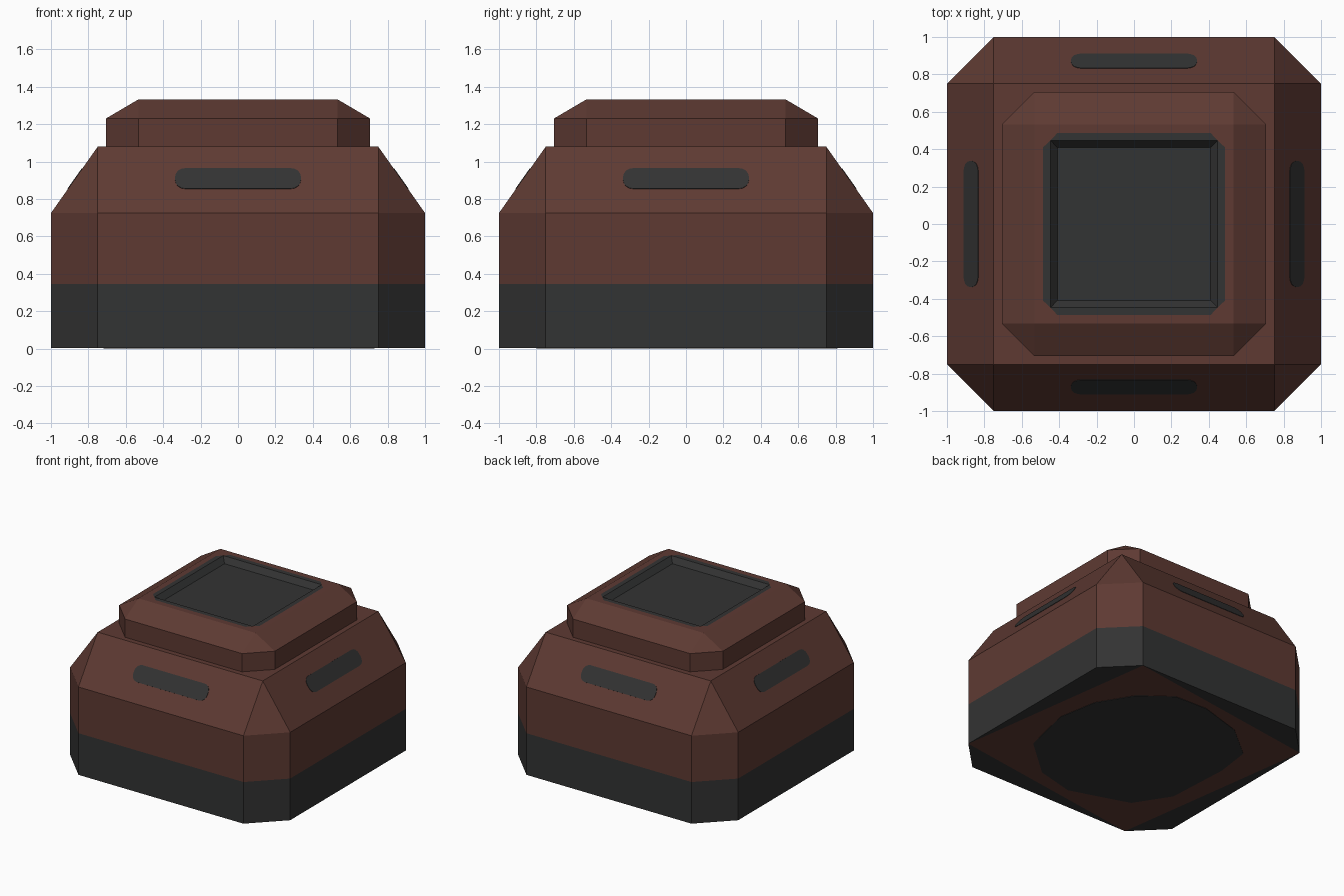
import bpy
import bmesh
import math
from mathutils import Vector, Matrix

if "Cube" in bpy.data.objects:
    bpy.data.objects.remove(bpy.data.objects["Cube"])


def material(name, rgb):
    m = bpy.data.materials.new(name)
    m.diffuse_color = (*rgb, 1)
    m.use_nodes = True
    m.node_tree.nodes["Principled BSDF"].inputs["Base Color"].default_value = m.diffuse_color
    return m


BROWN = material("red_brown", (0.112, 0.0423, 0.0325))
DARK = material("charcoal", (0.0325, 0.033, 0.033))


def finish(name, bm):
    bmesh.ops.remove_doubles(bm, verts=bm.verts, dist=0.0001)
    me = bpy.data.meshes.new(name)
    bm.to_mesh(me)
    bm.free()
    me.materials.append(BROWN)
    me.materials.append(DARK)
    ob = bpy.data.objects.new(name, me)
    bpy.context.collection.objects.link(ob)
    return ob


def face(bm, pts, mat):
    f = bm.faces.new([bm.verts.new(p) for p in pts])
    f.material_index = mat


def turned(pts, k):
    r = Matrix.Rotation(k * math.pi / 2, 3, 'Z')
    return [r @ Vector(p) for p in pts]


def octagon_walls(bm, half, flat, z0, z1, mat):
    """Four long walls and four chamfer walls, as quarter turns."""
    for k in range(4):
        for a, b in (((-flat, -half), (flat, -half)), ((flat, -half), (half, -flat))):
            face(bm, turned([(*a, z0), (*b, z0), (*b, z1), (*a, z1)], k), mat)


def octagon_to_square(bm, half, flat, z0, z1):
    """Sloped sides closing an octagon to a square, with corner triangles."""
    for k in range(4):
        face(bm, turned([(-flat, -half, z0), (flat, -half, z0),
                         (flat, -flat, z1), (-flat, -flat, z1)], k), 0)
        face(bm, turned([(flat, -half, z0), (half, -flat, z0), (flat, -flat, z1)], k), 0)


def square(h, z):
    return [(-h, -h, z), (h, -h, z), (h, h, z), (-h, h, z)]


# Body: dark lower band, brown walls, sloped shoulder
BASE, BAND, SHOULDER, DECK = 0.003, 0.345, 0.725, 1.08
bm = bmesh.new()
octagon_walls(bm, 1, 0.75, BASE, BAND, 1)
octagon_walls(bm, 1, 0.75, BAND, SHOULDER, 0)
octagon_to_square(bm, 1, 0.75, SHOULDER, DECK)
face(bm, square(0.75, DECK), 0)
# Underside: brown centre with a dark triangle along each side
for k in range(4):
    face(bm, turned([(1, 0.75, BASE), (1, -0.75, BASE), (0.75, 1, BASE)], k), 1)
face(bm, [(0.75, 1, BASE), (1, -0.75, BASE), (-0.75, -1, BASE), (-1, 0.75, BASE)], 0)
finish("body", bm)

# Dark patch under the body
outline = [(0.63, -0.43), (0.73, 0.01), (0.67, 0.34), (0.5, 0.62), (0.26, 0.8),
           (-0.03, 0.81), (-0.4, 0.7), (-0.68, 0.47), (-0.72, 0.17), (-0.69, -0.36),
           (-0.51, -0.64), (-0.24, -0.73), (-0.02, -0.8), (0.3, -0.72)]
bm = bmesh.new()
face(bm, [(x, y, 0) for x, y in reversed(outline)], 1)
for a, b in zip(outline, outline[1:] + outline[:1]):
    face(bm, [(*a, 0), (*b, 0), (*b, BASE), (*a, BASE)], 1)
finish("underside_patch", bm)

# Cap: chamfered collar, sloped rim and a shallow recess
RIM, TOP, FLOOR = 1.23, 1.333, 1.29
bm = bmesh.new()
octagon_walls(bm, 0.707, 0.532, DECK, RIM, 0)
octagon_to_square(bm, 0.707, 0.532, RIM, TOP)
for k in range(4):
    # flat rim with a dark inner edge, then the recess wall
    face(bm, turned([(-0.532, -0.532, TOP), (0.532, -0.532, TOP), (0.447, -0.447, TOP),
                     (0.41, -0.486, TOP), (-0.41, -0.486, TOP), (-0.447, -0.447, TOP)], k), 0)
    face(bm, turned([(-0.41, -0.486, TOP), (0.41, -0.486, TOP),
                     (0.447, -0.447, TOP), (-0.447, -0.447, TOP)], k), 1)
    face(bm, turned([(-0.447, -0.447, TOP), (0.447, -0.447, TOP),
                     (0.41, -0.41, FLOOR), (-0.41, -0.41, FLOOR)], k), 1)
face(bm, square(0.41, FLOOR), 1)
finish("cap", bm)

# Dark rounded slots, thin plates on the four shoulder slopes
up = Vector((0, 0.25, DECK - SHOULDER)).normalized()
out = Vector((1, 0, 0)).cross(up)
centre = Vector((0, -1, SHOULDER)) + up * ((0.909 - SHOULDER) / up.z)
W, H, R = 0.336, 0.067, 0.055
pill = []
for q, (sx, sy) in enumerate(((1, 1), (-1, 1), (-1, -1), (1, -1))):
    for i in range(5):
        a = (q + i / 4) * math.pi / 2
        pill.append((sx * (W - R) + R * math.cos(a), sy * (H - R) + R * math.sin(a)))
for k, name in enumerate(("front", "right", "back", "left")):
    low = [centre + Vector((u, 0, 0)) + up * v for u, v in pill]
    high = [p + out * 0.003 for p in low]
    bm = bmesh.new()
    face(bm, turned(high, k), 1)
    for i in range(len(pill)):
        j = (i + 1) % len(pill)
        face(bm, turned([low[i], low[j], high[j], high[i]], k), 1)
    finish(name + "_slot", bm)
